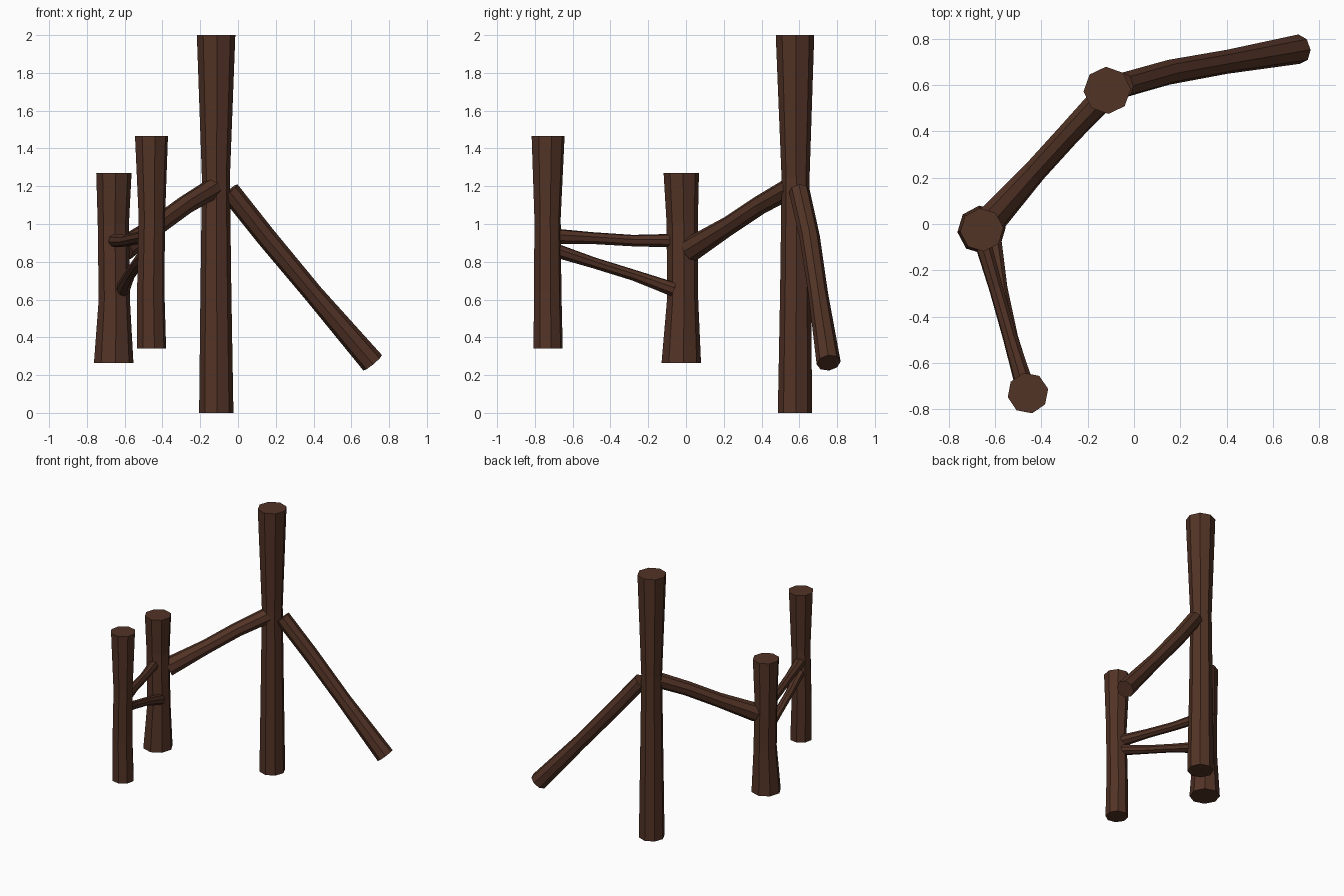
import bpy, bmesh, math
from mathutils import Vector

wood = bpy.data.materials.new("dark_wood")
wood.diffuse_color = (0.085, 0.033, 0.019, 1)
SIDES = 8

def log(name, rings, turn=0.0):
    """Faceted log through rings of (x, y, z, radius), all square to its axis."""
    pts = [Vector(r[:3]) for r in rings]
    axis = (pts[-1] - pts[0]).normalized()
    ref = Vector((1, 0, 0)) if abs(axis.z) > 0.95 else Vector((0, 0, 1))
    u = (ref - axis * ref.dot(axis)).normalized()
    v = axis.cross(u)
    bm = bmesh.new()
    loops = []
    for p, r in zip(pts, (q[3] for q in rings)):
        loop = []
        for i in range(SIDES):
            a = turn + 2 * math.pi * i / SIDES
            loop.append(bm.verts.new(p + r * (u * math.cos(a) + v * math.sin(a))))
        loops.append(loop)
    for a, b in zip(loops, loops[1:]):
        for i in range(SIDES):
            j = (i + 1) % SIDES
            bm.faces.new((a[i], a[j], b[j], b[i]))
    bm.faces.new(loops[0][::-1])
    bm.faces.new(loops[-1])
    bmesh.ops.recalc_face_normals(bm, faces=bm.faces)
    me = bpy.data.meshes.new(name)
    bm.to_mesh(me)
    bm.free()
    me.materials.append(wood)
    ob = bpy.data.objects.new(name, me)
    bpy.context.collection.objects.link(ob)
    return ob

# upright posts
log("tall_post", [(-0.115, 0.577, 0, 0.091), (-0.117, 0.58, 0.64, 0.082),
                  (-0.117, 0.58, 1.24, 0.074), (-0.116, 0.577, 2, 0.102)], 0.05)
log("middle_post", [(-0.658, -0.025, 0.265, 0.105), (-0.655, -0.018, 0.6, 0.083),
                    (-0.66, -0.02, 1.0, 0.083), (-0.657, -0.025, 1.27, 0.094)], 0.1)
log("front_post", [(-0.458, -0.73, 0.34, 0.079), (-0.462, -0.732, 0.64, 0.074),
                   (-0.456, -0.733, 1.03, 0.071), (-0.458, -0.73, 1.465, 0.089)], 0.2)

# rail between middle and tall posts
log("upper_rail", [(-0.61, 0.025, 0.865, 0.066), (-0.43, 0.225, 0.99, 0.051),
                   (-0.28, 0.39, 1.10, 0.051), (-0.13, 0.55, 1.19, 0.056)], 0.2)
# leaning brace
log("brace", [(-0.045, 0.6, 1.175, 0.055), (0.15, 0.655, 0.93, 0.054),
              (0.4, 0.70, 0.63, 0.052), (0.713, 0.755, 0.265, 0.064)], 0.2)
# thin rails between middle and front posts
log("thin_rail_top", [(-0.652, -0.085, 0.912, 0.036), (-0.595, -0.28, 0.912, 0.031),
                      (-0.535, -0.49, 0.925, 0.032), (-0.475, -0.69, 0.935, 0.041)], 0.2)
log("thin_rail_low", [(-0.61, -0.07, 0.655, 0.039), (-0.575, -0.28, 0.73, 0.03),
                      (-0.53, -0.49, 0.795, 0.03), (-0.475, -0.69, 0.86, 0.038)], 0.2)
